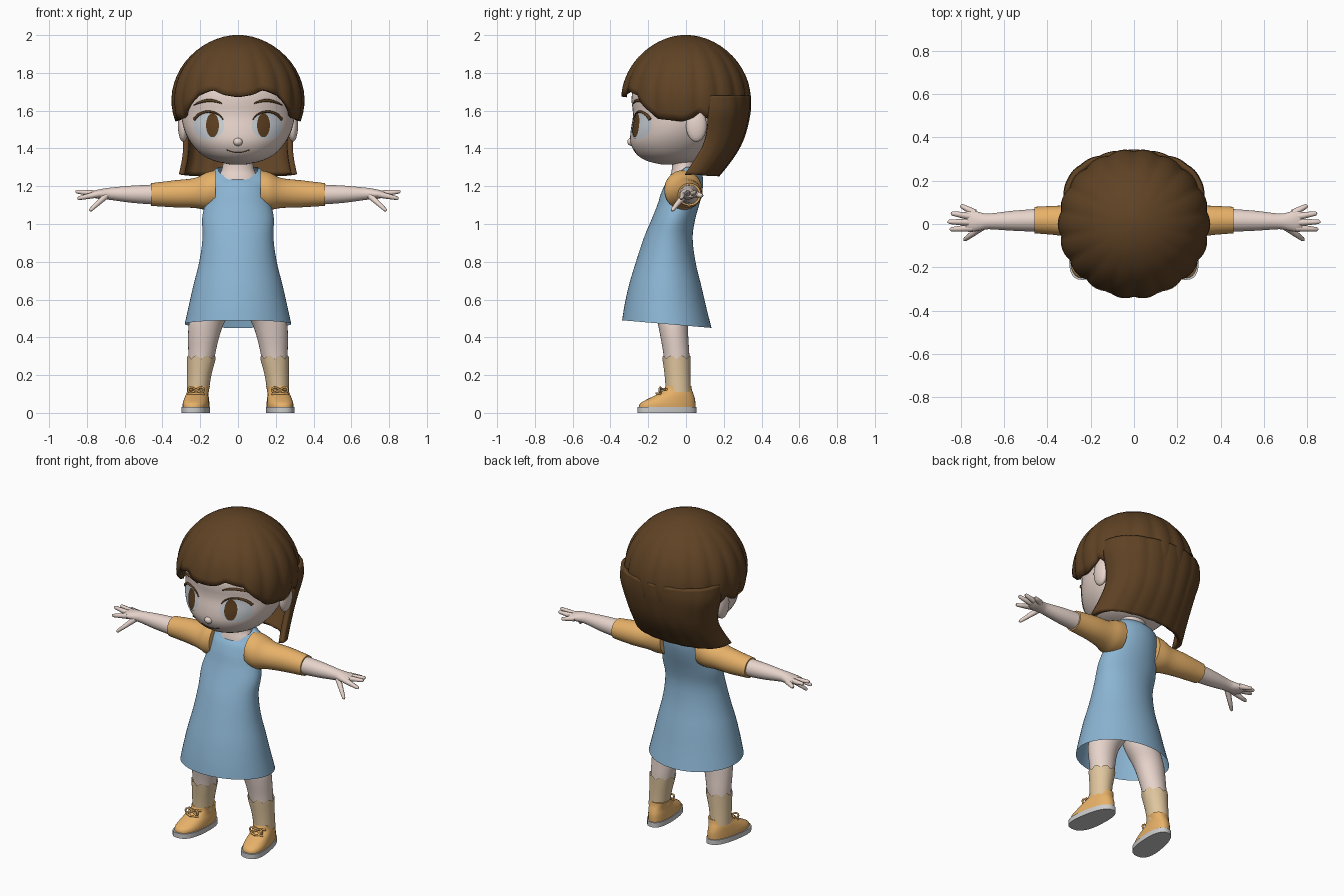
import bpy, bmesh
from math import sin, cos, pi, radians, acos, sqrt

if "Cube" in bpy.data.objects:
    bpy.data.objects.remove(bpy.data.objects["Cube"])


def material(name, *rgb):
    m = bpy.data.materials.new(name)
    m.diffuse_color = (*rgb, 1)
    m.use_nodes = True
    m.node_tree.nodes["Principled BSDF"].inputs["Base Color"].default_value = m.diffuse_color
    return m


HAIR = material("hair_brown", .115, .055, .018)
SKIN = material("skin", .80, .66, .60)
BLUE = material("dress_blue", .26, .46, .65)
ORANGE = material("orange", .80, .44, .14)
SOCK = material("sock_tan", .74, .56, .34)
IRIS = material("iris_brown", .11, .05, .015)
WHITE = material("eye_white", .60, .64, .68)


def mesh(name, verts, faces, mat, mirror=False, thick=0):
    me = bpy.data.meshes.new(name)
    me.from_pydata(verts, [], faces)
    bm = bmesh.new()
    bm.from_mesh(me)
    bmesh.ops.remove_doubles(bm, verts=bm.verts, dist=1e-5)
    bmesh.ops.recalc_face_normals(bm, faces=bm.faces)
    bm.to_mesh(me)
    bm.free()
    ob = bpy.data.objects.new(name, me)
    bpy.context.collection.objects.link(ob)
    if mat:
        me.materials.append(mat)
    if thick:
        s = ob.modifiers.new("Thickness", 'SOLIDIFY')
        s.thickness, s.offset = thick, 0
    if mirror:
        ob.modifiers.new("Mirror", 'MIRROR')
    return ob


def grid_faces(rows, n, closed=True):
    m = n if closed else n - 1
    return [(i*n + j, i*n + (j+1) % n, (i+1)*n + (j+1) % n, (i+1)*n + j)
            for i in range(rows - 1) for j in range(m)]


def smooth(rows, k):
    """Catmull-Rom refinement of a table of section rows."""
    out = []
    for i in range(len(rows) - 1):
        a, b, c, d = (rows[max(0, min(len(rows) - 1, i + o))] for o in (-1, 0, 1, 2))
        for s in range(k):
            t = s / k
            out.append(tuple(q + .5*t*(r - p + t*(2*p - 5*q + 4*r - s2 + t*(3*(q - r) + s2 - p)))
                             for p, q, r, s2 in zip(a, b, c, d)))
    return out + [rows[-1]]


def lookup(table, v):
    """Linear interpolation in rows sorted by their first value."""
    if v <= table[0][0]:
        return table[0]
    for a, b in zip(table, table[1:]):
        if v <= b[0]:
            t = (v - a[0]) / (b[0] - a[0])
            return tuple(p + (q - p)*t for p, q in zip(a, b))
    return table[-1]


def loft(name, rows, mat, along_x=False, n=32, p=2, warp=None, caps=True, mirror=False, k=3):
    """Rows: position, half width, low side, high side, optional centre offset."""
    rows = smooth([r if len(r) == 5 else (*r, 0) for r in rows], k)
    verts = []
    for a, h, lo, hi, c in rows:
        for j in range(n):
            u, v = cos(2*pi*j/n), sin(2*pi*j/n)
            u, v = (abs(w)**(2/p) * (1 if w > 0 else -1) for w in (u, v))
            s, t = c + h*u, (lo + hi)/2 + (hi - lo)/2*v
            co = (a, s, t) if along_x else (s, t, a)
            verts.append(warp(*co) if warp else co)
    faces = grid_faces(len(rows), n)
    if caps:
        faces += [tuple(range(n)), tuple(range(len(verts) - n, len(verts)))]
    return mesh(name, verts, faces, mat, mirror)


def tube(name, pts, radii, mat):
    """Tapered round tube along points, made on both sides."""
    for side, s in (("left", 1), ("right", -1)):
        cu = bpy.data.curves.new(name, 'CURVE')
        cu.dimensions, cu.bevel_depth, cu.bevel_resolution = '3D', 1, 2
        cu.use_fill_caps = True
        sp = cu.splines.new('POLY')
        sp.points.add(len(pts) - 1)
        for q, (x, y, z), r in zip(sp.points, pts, radii):
            q.co, q.radius = (s*x, y, z, 1), r
        cu.materials.append(mat)
        bpy.context.collection.objects.link(bpy.data.objects.new(f"{side}_{name}", cu))


def ellipsoid(name, c, r, mat, mirror=False):
    n, m = 20, 12
    v = [(c[0] + r[0]*sin(pi*i/m)*cos(2*pi*j/n), c[1] + r[1]*sin(pi*i/m)*sin(2*pi*j/n),
          c[2] + r[2]*cos(pi*i/m)) for i in range(m + 1) for j in range(n)]
    return mesh(name, v, grid_faces(m + 1, n)[n:-n] + [(j, n + j, n + (j+1) % n) for j in range(n)]
                + [(m*n + j, m*n - n + (j+1) % n, m*n - n + j) for j in range(n)], mat, mirror)


# Head, nose, ears and neck
HEAD = [(1.315, .04, -.13, .0), (1.335, .13, -.21, .07), (1.37, .195, -.262, .12),
        (1.43, .25, -.294, .18), (1.50, .285, -.292, .22), (1.58, .30, -.28, .25),
        (1.70, .30, -.285, .28), (1.85, .21, -.20, .21), (1.93, .08, -.1, .1)]
loft("head", HEAD, SKIN, n=48)
ellipsoid("nose", (0, -.287, 1.435), (.025, .024, .022), SKIN)
ellipsoid("ears", (.29, .055, 1.52), (.028, .055, .085), SKIN, True)
loft("neck", [(1.18, .12, -.10, .06), (1.25, .105, -.085, .055), (1.29, .085, -.075, .05),
              (1.36, .075, -.075, .05)], SKIN)

FACE = smooth(HEAD, 4)


def on_face(x, z, out):
    _, h, lo, hi = lookup(FACE, z)
    return (x, (lo + hi)/2 - (hi - lo)/2*sqrt(max(0, 1 - (x/h)**2)) - out, z)


def face_patch(name, cx, cz, rx, rz, out, mat):
    n, m = 28, 6
    v = [on_face(cx + rx*i/m*cos(2*pi*j/n), cz + rz*i/m*sin(2*pi*j/n), out)
         for i in range(m + 1) for j in range(n)]
    mesh(name, v, grid_faces(m + 1, n), mat, True)


# Eyes, lashes, brows and mouth
face_patch("eye_whites", .155, 1.522, .082, .075, .004, WHITE)
face_patch("irises", .135, 1.523, .034, .064, .008, IRIS)
ANG = [radians(25 + 13*i) for i in range(11)]
tube("upper_lash", [on_face(.155 + .084*cos(a), 1.522 + .073*sin(a), .004) for a in ANG],
     [.009 - .0006*i for i in range(11)], IRIS)
tube("brow", [on_face(.085 + .0165*i, 1.622 + .032*sin(pi*(i + 2)/12), .002) for i in range(10)],
     [.003 + .005*sin(pi*i/9) for i in range(10)], HAIR)
tube("mouth", [on_face(.012*i, 1.378 + .0006*i*i, 0) for i in range(6)], [.0025]*6, IRIS)

# Hair cap with a wavy fringe line and shallow locks
FRINGE = [(0, 1.672), (14, 1.685), (24, 1.71), (40, 1.68), (50, 1.62), (62, 1.56), (88, 1.545),
          (98, 1.57), (103, 1.595), (110, 1.56), (180, 1.55)]
n, m, verts = 108, 16, []
for i in range(m + 1):
    for j in range(n):
        phi = 2*pi*j/n
        deg = 360*j/n
        zb = lookup(FRINGE, min(deg, 360 - deg))[1]
        th = acos((zb - 1.655)/.335) * i/m
        r = .325*(sin(th)**1.04) * (1 + .035*abs(sin(9*phi))*sin(th)**2)
        verts.append((r*sin(phi)*1.015, -r*cos(phi), 1.655 + .335*cos(th)))
mesh("hair_cap", verts, grid_faces(m + 1, n), HAIR, thick=.022)

# Long back hair sweeping forward at its lower corners
BACK = [(1.68, .31, .10, .322), (1.60, .31, .115, .322), (1.50, .285, .11, .302), (1.42, .275, .09, .272),
        (1.34, .282, .045, .222), (1.262, .298, -.005, .16)]
rows, n = smooth(BACK, 4), 61
verts = []
for z, hx, y0, yb in rows:
    for j in range(n):
        a = pi*j/(n - 1)
        w = 1 + .03*abs(sin(9*a))
        verts.append((hx*cos(a), y0 + (yb - y0)*w*sin(a)**.8, z))
mesh("back_hair", verts, grid_faces(len(rows), n, False), HAIR, thick=.03)


# Dress with a scooped neckline and tilted hem
def dress_shape(x, y, z):
    if z > 1.15:
        z -= (z - 1.15)*.4*max(0, min(1, -y/.08))
    return x, y, z - max(0, .75 - z)/.28*.085*(y + .1)


loft("dress", [(.47, .282, -.338, .135), (.56, .262, -.325, .11), (.68, .235, -.30, .08),
               (.80, .205, -.265, .05), (.93, .187, -.222, .035), (1.03, .190, -.18, .05),
               (1.12, .172, -.145, .075), (1.20, .162, -.125, .09), (1.265, .152, -.105, .085),
               (1.302, .105, -.08, .055)], BLUE, n=56, warp=dress_shape, caps=False)

# Sleeves, arms and palms
loft("sleeves", [(.12, .10, 1.08, 1.285, -.015), (.17, .10, 1.075, 1.272, -.012),
                 (.23, .083, 1.085, 1.243, 0), (.33, .070, 1.088, 1.232, .015),
                 (.46, .061, 1.096, 1.216, .018)], ORANGE, True, mirror=True)
loft("arms", [(.44, .053, 1.103, 1.209, .017), (.56, .046, 1.112, 1.203, .015), (.67, .036, 1.127, 1.193, .012),
              (.71, .042, 1.13, 1.188, .012), (.75, .05, 1.135, 1.18, .015),
              (.775, .042, 1.143, 1.172, .02)], SKIN, True, mirror=True)

# Fingers and thumb
for name, a, b in (("index_finger", (.745, -.018, 1.157), (.85, -.025, 1.135)),
                   ("middle_finger", (.75, .008, 1.16), (.86, .01, 1.172)),
                   ("ring_finger", (.75, .034, 1.16), (.845, .05, 1.17)),
                   ("little_finger", (.735, .05, 1.157), (.80, .086, 1.15)),
                   ("thumb", (.70, -.012, 1.148), (.785, -.075, 1.07))):
    mid = [(p + q)/2 for p, q in zip(a, b)]
    near = [p + (q - p)*.93 for p, q in zip(a, b)]
    tube(name, [a, mid, near, b], [.018, .014, .010, .004], SKIN)

# Legs and scalloped socks
loft("legs", [(.13, .054, -.105, .02, .21), (.30, .070, -.118, .018, .193), (.40, .082, -.135, .012, .182),
              (.48, .094, -.15, .012, .165), (.56, .105, -.165, .02, .125),
              (.66, .11, -.17, .02, .09)], SKIN, mirror=True)


def scallop(x, y, z):
    from_top = max(0, (z - .24)/.05)
    dx, dy = x - .194, y + .05
    c = dx/sqrt(dx*dx + dy*dy)
    return x, y, z + .02*from_top*abs(sin(4*acos(max(-1, min(1, c)))))


loft("socks", [(.11, .058, -.107, .025, .213), (.20, .064, -.113, .023, .205),
               (.285, .076, -.125, .025, .194)], SOCK, n=64, warp=scallop, caps=False, mirror=True)


# Shoes: turned-out soles, uppers and lace bows
def turn_out(x, y, z):
    f = (y + .1)/.155
    return .22 + (x - .22)*(1 - .12*f) - f*.018, y, z


loft("soles", [(0, .071, -.258, .056, .22), (.03, .071, -.258, .056, .22)], None,
     p=2.5, warp=turn_out, mirror=True, k=1)
loft("shoes", [(.028, .067, -.25, .050, .22), (.05, .067, -.243, .050, .22), (.075, .064, -.20, .047, .22),
               (.098, .060, -.152, .040, .22), (.12, .058, -.118, .032, .216),
               (.142, .061, -.108, .028, .213)], ORANGE, p=2.3, warp=turn_out, mirror=True)
for i in range(2):
    y, z = -.118 - .03*i, .124 - .024*i
    tube(f"lace_{i}", [(.18, y + .015, z), (.222, y - .008, z + .003), (.265, y + .015, z)], [.006]*3, ORANGE)
for s in (-1, 1):
    loop = [(.222 + s*.042*sin(pi*t/8), -.128 - .012*sin(pi*t/8), .122 + .014*sin(2*pi*t/8)) for t in range(9)]
    tube(f"bow_loop_{s}", loop, [.0055]*9, ORANGE)

# Smooth shading, keeping hard edges
for ob in bpy.context.scene.objects:
    ob.select_set(ob.type == 'MESH')
bpy.context.view_layer.objects.active = bpy.data.objects["head"]
bpy.ops.object.shade_smooth_by_angle(angle=radians(40))
